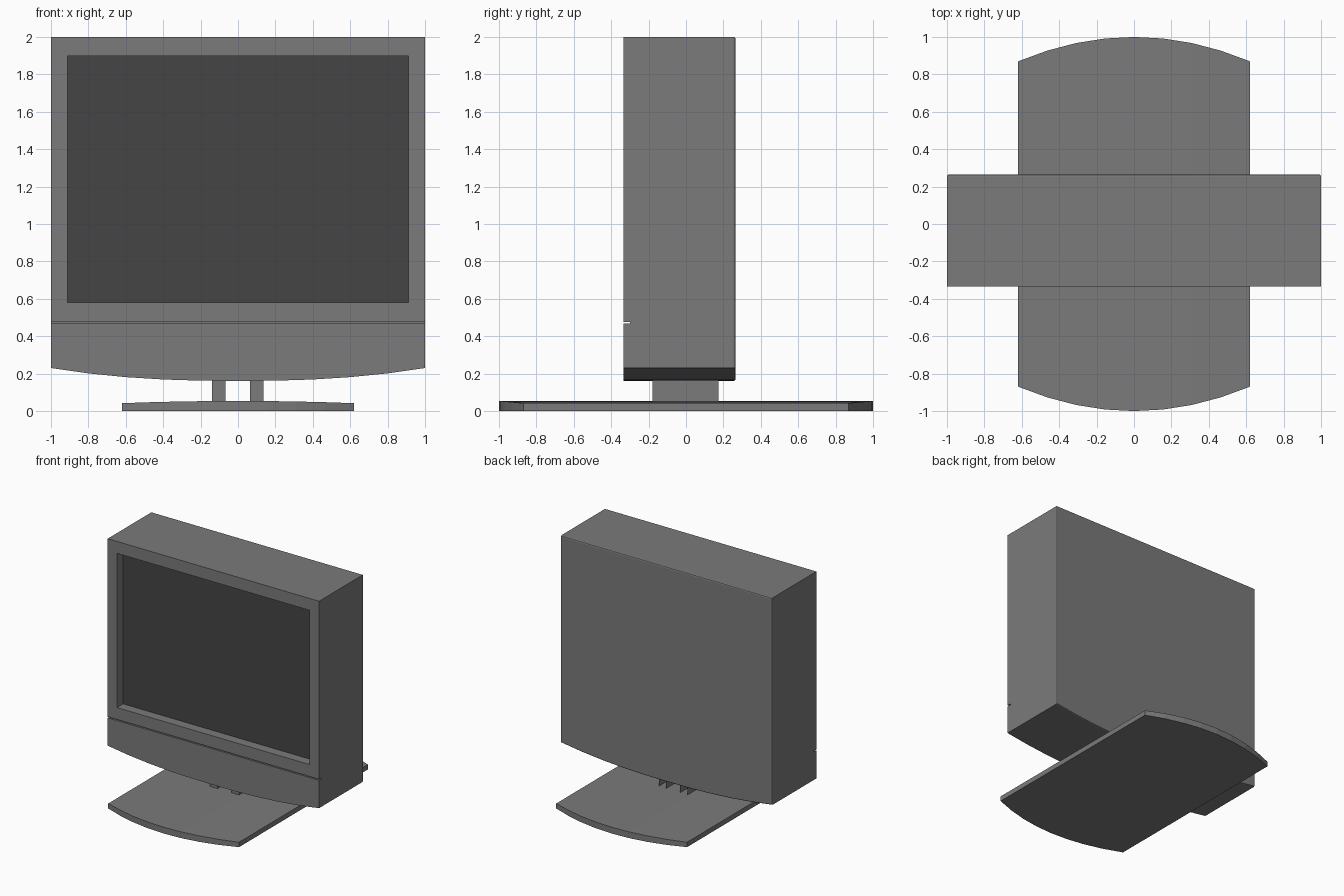
import bpy, bmesh

if "Cube" in bpy.data.objects:
    bpy.data.objects.remove(bpy.data.objects["Cube"])

FRONT, BACK = -0.333, 0.265


def paint(name, value):
    mat = bpy.data.materials.new(name)
    mat.diffuse_color = (value, value, value, 1)
    mat.use_nodes = True
    mat.node_tree.nodes["Principled BSDF"].inputs["Base Color"].default_value = mat.diffuse_color
    return mat


CASE = paint("case_grey", 0.197)
DARK = paint("dark_screen", 0.06)


def finish(name, bm, mat=CASE):
    bmesh.ops.recalc_face_normals(bm, faces=bm.faces)
    mesh = bpy.data.meshes.new(name)
    bm.to_mesh(mesh)
    bm.free()
    obj = bpy.data.objects.new(name, mesh)
    mesh.materials.append(mat)
    bpy.context.collection.objects.link(obj)
    return obj


def box(name, lo, hi, mat=CASE, open_back=False):
    bm = bmesh.new()
    bmesh.ops.create_cube(bm, size=1)
    for v in bm.verts:
        v.co = [(a + b) / 2 + c * (b - a) for a, b, c in zip(lo, hi, v.co)]
    bmesh.ops.recalc_face_normals(bm, faces=bm.faces)
    if open_back:
        rear = [f for f in bm.faces if f.normal.y > 0.9]
        bmesh.ops.delete(bm, geom=rear, context='FACES_ONLY')
    return finish(name, bm, mat)


def prism(bm, points, offset):
    # close a planar outline and extrude it; returns the far cap
    face = bm.faces.new([bm.verts.new(p) for p in points])
    new = bmesh.ops.extrude_face_region(bm, geom=[face], use_keep_orig=True)["geom"]
    bmesh.ops.translate(bm, vec=offset, verts=[g for g in new if isinstance(g, bmesh.types.BMVert)])
    return next(g for g in new if isinstance(g, bmesh.types.BMFace))


def cut(obj, lo, hi):
    cutter = box("cutter", lo, hi)
    cutter.hide_render = True
    mod = obj.modifiers.new("cut", 'BOOLEAN')
    mod.operation = 'DIFFERENCE'
    mod.solver = 'EXACT'
    mod.object = cutter
    bpy.context.view_layer.objects.active = obj
    bpy.ops.object.modifier_apply(modifier=mod.name)
    bpy.data.objects.remove(cutter)


# Housing: deep box with a bowed underside and a softened back rim
bm = bmesh.new()
outline = [(-1, FRONT, 2)]
for i in range(11):
    x = -1 + i * 0.2
    outline.append((x, FRONT, 0.161 + 0.069 * abs(x) ** 2.4))
outline.append((1, FRONT, 2))
cap = prism(bm, outline, (0, BACK - FRONT, 0))
bmesh.ops.bevel(bm, geom=list(cap.edges), offset=0.01, segments=2,
                profile=0.5, affect='EDGES')
housing = finish("housing", bm)

# Screen recess and the groove below it
cut(housing, (-0.912, -0.5, 0.579), (0.912, FRONT + 0.083, 1.898))
cut(housing, (-1.1, -0.5, 0.468), (1.1, FRONT + 0.033, 0.477))

# Dark screen panel on the recess floor
box("screen", (-0.911, FRONT + 0.081, 0.58), (0.911, FRONT + 0.09, 1.897), DARK)

# Two stand posts, open at the back
for name, x in (("left_post", -0.103), ("right_post", 0.1)):
    box(name, (x - 0.035, -0.18, 0.045), (x + 0.035, 0.175, 0.17), open_back=True)

# Base plate: bowed front and back ends, slightly crowned top
bm = bmesh.new()
xs = [0.619 * i / 4 for i in range(-4, 5)]
bow = [1 - 0.13 * (x / 0.619) ** 2 for x in xs]
loop = [(x, -y, 0) for x, y in zip(xs, bow)]
loop += [(x, y, 0) for x, y in reversed(list(zip(xs, bow)))]
n = len(loop)
low = [bm.verts.new(p) for p in loop]
top = [bm.verts.new((x, y, 0.054 - 0.012 * (x / 0.619) ** 2)) for x, y, z in loop]
for i in range(n):
    j = (i + 1) % n
    bm.faces.new((low[i], low[j], top[j], top[i]))
for i in range(len(xs) - 1):
    for ring in (low, top):
        bm.faces.new((ring[i], ring[i + 1], ring[n - 2 - i], ring[n - 1 - i]))
finish("base_plate", bm)
